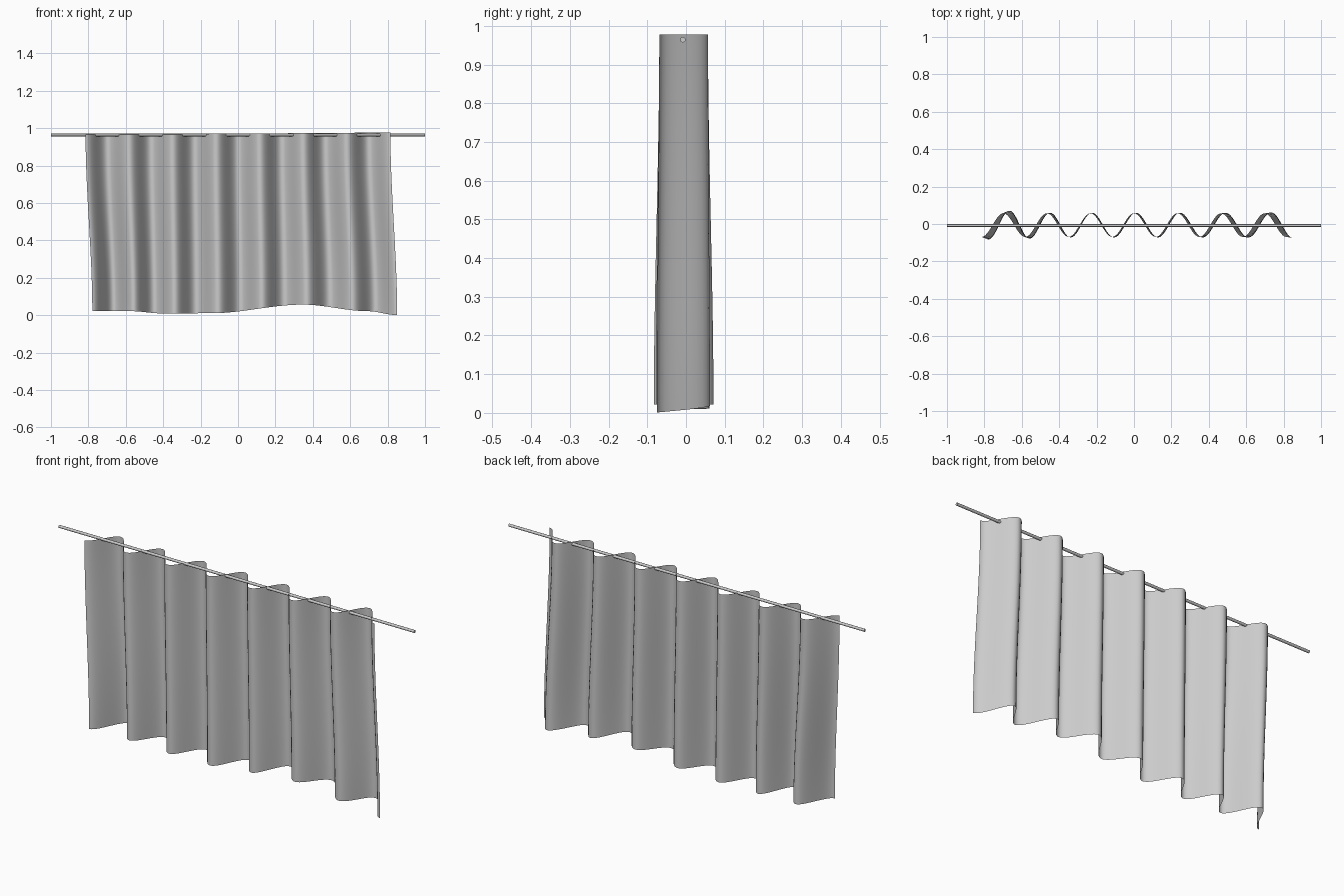
import bpy, bmesh, math

if "Cube" in bpy.data.objects:
    bpy.data.objects.remove(bpy.data.objects["Cube"])

FOLDS, HALF, Y0 = 7, 0.815, -0.006
COLS, ROWS = FOLDS * 24, 24


def lerp(points, x):
    """Smoothly interpolate (x, value) control points."""
    if x <= points[0][0]:
        return points[0][1]
    for (a, p), (b, q) in zip(points, points[1:]):
        if x <= b:
            t = (x - a) / (b - a)
            return p + (q - p) * t * t * (3 - 2 * t)
    return points[-1][1]


# Top edge, hem, sideways drift and fold depth across the width
TOP = [(-0.815, 0.966), (-0.25, 0.967), (-0.1, 0.972), (0.55, 0.974), (0.7, 0.978)]
HEM = [(-0.6, 0.022), (-0.42, 0.01), (-0.15, 0.011), (0.33, 0.057), (0.66, 0.022), (0.815, 0.001)]
DRIFT = [(-0.815, 0.036), (-0.25, 0.009), (0.1, 0.012), (0.815, 0.036)]
DEPTH = [(-0.7, 0.077), (-0.45, 0.066), (0.55, 0.066), (0.815, 0.069)]

# Curtain: one thin sheet hanging in regular waves
bm = bmesh.new()
grid = []
for r in range(ROWS + 1):
    t = r / ROWS
    s = t * t * (3 - 2 * t)
    row = []
    for c in range(COLS + 1):
        u = c / COLS
        x = HALF * (2 * u - 1)
        amp = 0.063 + (lerp(DEPTH, x) - 0.063) * s
        y = Y0 - amp * math.cos(2 * math.pi * FOLDS * u)
        z = lerp(TOP, x) * (1 - t) + lerp(HEM, x) * t
        row.append(bm.verts.new((x + lerp(DRIFT, x) * s, y, z)))
    grid.append(row)
for r in range(ROWS):
    for c in range(COLS):
        bm.faces.new((grid[r][c], grid[r + 1][c], grid[r + 1][c + 1], grid[r][c + 1]))
mesh = bpy.data.meshes.new("curtain")
bm.to_mesh(mesh)
bm.free()
mesh.shade_smooth()
curtain = bpy.data.objects.new("curtain", mesh)
bpy.context.collection.objects.link(curtain)

# Rod
bpy.ops.mesh.primitive_cylinder_add(vertices=12, radius=0.007, depth=2,
                                    location=(0, -0.008, 0.964),
                                    rotation=(0, math.pi / 2, 0))
rod = bpy.context.object
rod.name = "curtain_rod"
bpy.ops.object.shade_smooth_by_angle()
